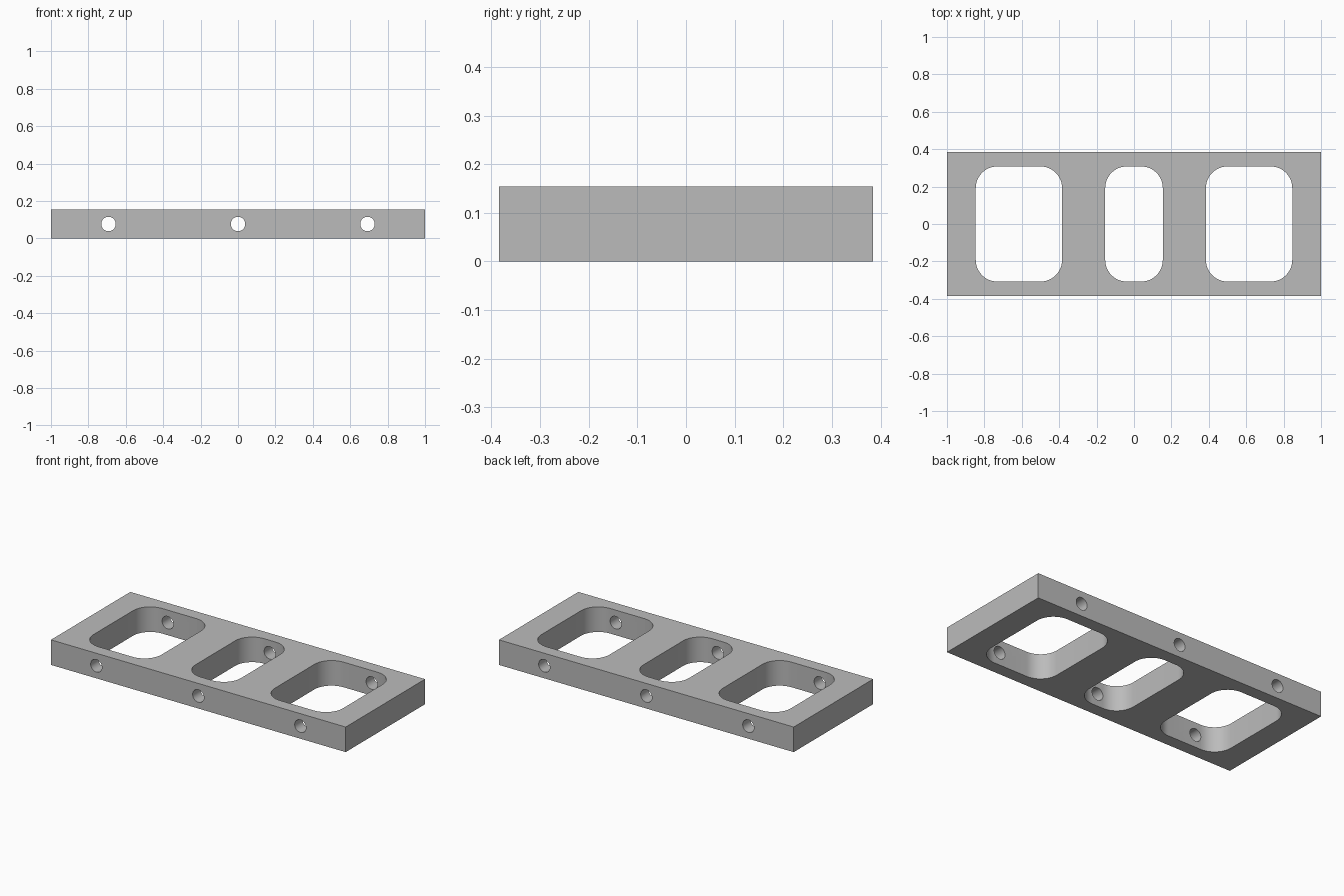
import bpy
import bmesh
from math import radians
from mathutils import Matrix

U = 1 / 13           # design unit: the plate is 26 x 10 x 2 units
THICK = 2 * U

if "Cube" in bpy.data.objects:
    bpy.data.objects.remove(bpy.data.objects["Cube"])

# Single flat colour
grey = bpy.data.materials.new("plain grey")
grey.use_nodes = True
grey.diffuse_color = (0.5, 0.5, 0.5, 1)
grey.node_tree.nodes["Principled BSDF"].inputs["Base Color"].default_value = grey.diffuse_color


def finish(name, bm):
    mesh = bpy.data.meshes.new(name)
    bm.to_mesh(mesh)
    bm.free()
    mesh.materials.append(grey)
    obj = bpy.data.objects.new(name, mesh)
    bpy.context.collection.objects.link(obj)
    return obj


def block(name, x, size, corner=0):
    """Box at mid height, with optional rounded upright corners."""
    bm = bmesh.new()
    matrix = Matrix.Translation((x, 0, THICK / 2)) @ Matrix.Diagonal((*size, 1))
    bmesh.ops.create_cube(bm, size=1, matrix=matrix)
    if corner:
        upright = [e for e in bm.edges
                   if abs(e.verts[0].co.z - e.verts[1].co.z) > THICK / 2]
        bmesh.ops.bevel(bm, geom=upright, offset=corner, segments=12,
                        profile=0.5, affect='EDGES')
    return finish(name, bm)


def drill(name, x):
    """Rod running front to back at mid height."""
    bm = bmesh.new()
    matrix = Matrix.Translation((x, 0, THICK / 2)) @ Matrix.Rotation(radians(90), 4, 'X')
    bmesh.ops.create_cone(bm, cap_ends=True, segments=40, radius1=U / 2,
                          radius2=U / 2, depth=12 * U, matrix=matrix)
    return finish(name, bm)


# Plate
plate = block("plate", 0, (26 * U, 10 * U, THICK))

# Three rounded windows, each crossed by a round hole through both rails
cutters = []
for label, centre, width in (("right", -8, 6), ("middle", 0, 4), ("left", 8, 6)):
    cutters.append(block(label + "_window_cutter", centre * U,
                         (width * U, 8 * U, 2 * THICK), corner=1.5 * U))
    hole_x = 9 * U * (centre > 0) - 9 * U * (centre < 0)
    cutters.append(drill(label + "_hole_cutter", hole_x))

bpy.ops.object.select_all(action='DESELECT')
plate.select_set(True)
bpy.context.view_layer.objects.active = plate
for cutter in cutters:
    cutter.hide_render = True
    cut = plate.modifiers.new(cutter.name, 'BOOLEAN')
    cut.operation = 'DIFFERENCE'
    cut.solver = 'EXACT'
    cut.object = cutter
    bpy.ops.object.modifier_apply(modifier=cut.name)
    bpy.data.objects.remove(cutter)

# Smooth the curved walls, keep the edges crisp
bpy.ops.object.shade_smooth_by_angle(angle=radians(30))
